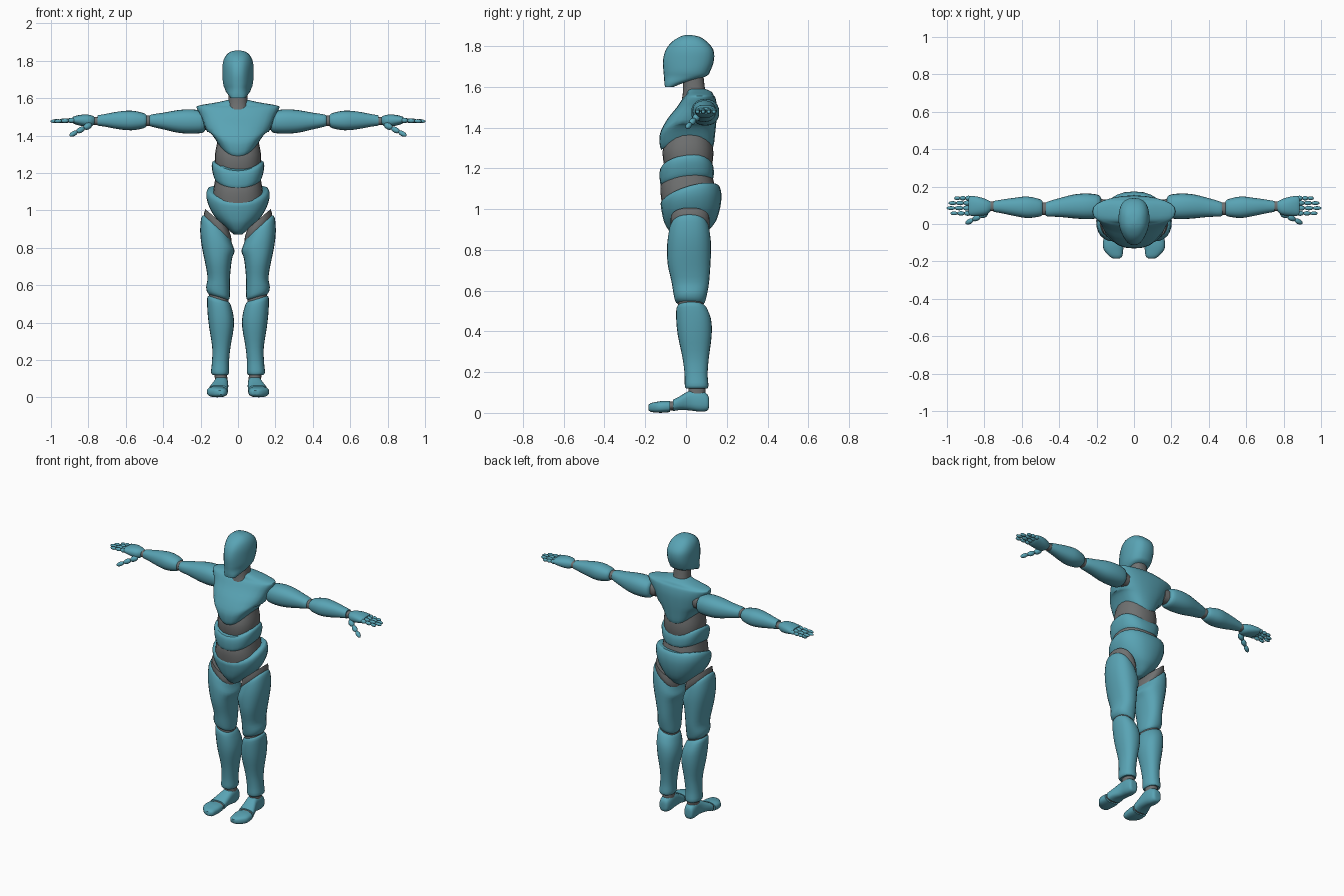
import bpy
import bmesh
import math
from mathutils import Vector, Matrix

cube = bpy.data.objects.get("Cube")
if cube:
    bpy.data.objects.remove(cube, do_unlink=True)


def material(name, colour):
    mat = bpy.data.materials.new(name)
    mat.use_nodes = True
    mat.diffuse_color = colour
    mat.node_tree.nodes["Principled BSDF"].inputs["Base Color"].default_value = colour
    return mat


SHELL = material("teal shell", (0.10, 0.37, 0.46, 1))
JOINT = material("grey joint", (0.16, 0.165, 0.165, 1))


def clamp(value):
    return max(0.0, min(1.0, value))


def finish(name, bm, mat, mirror):
    """Turn a bmesh into a smooth shaded object, mirrored to the other side if asked."""
    bmesh.ops.recalc_face_normals(bm, faces=bm.faces)
    mesh = bpy.data.meshes.new(name)
    bm.to_mesh(mesh)
    bm.free()
    mesh.materials.append(mat)
    obj = bpy.data.objects.new(name, mesh)
    bpy.context.collection.objects.link(obj)
    bpy.ops.object.select_all(action="DESELECT")
    obj.select_set(True)
    bpy.context.view_layer.objects.active = obj
    bpy.ops.object.shade_smooth_by_angle(angle=math.radians(40))
    if mirror:
        obj.modifiers.new("mirror", "MIRROR").use_mirror_merge = False
    return obj


def refine(sections, steps=3):
    """Smoothly interpolate between the given cross-sections."""
    rows = [Vector(s) for s in sections]
    result = []
    for i in range(len(rows) - 1):
        a, b, c, d = rows[max(i - 1, 0)], rows[i], rows[i + 1], rows[min(i + 2, len(rows) - 1)]
        for k in range(steps):
            t = k / steps
            result.append(b + (c - a) * (t / 2) + (a * 2 - b * 5 + c * 4 - d) * (t * t / 2)
                          + (b * 3 - a - c * 3 + d) * (t ** 3 / 2))
    return result + [rows[-1]]


def loft(name, sections, mat=SHELL, axis="z", power=2.3, warp=None, mirror=False, sides=24):
    """Skin rounded sections, in hundredths: position, then low and high of both cross axes."""
    bm = bmesh.new()
    rings = []
    for t, u0, u1, v0, v1 in refine(sections):
        ring = []
        for k in range(sides):
            angle = math.tau * k / sides
            c, s = math.cos(angle), math.sin(angle)
            u = (u0 + u1 + (u1 - u0) * math.copysign(abs(c) ** (2 / power), c)) / 2
            v = (v0 + v1 + (v1 - v0) * math.copysign(abs(s) ** (2 / power), s)) / 2
            co = Vector({"x": (t, u, v), "y": (u, t, v), "z": (u, v, t)}[axis]) / 100
            if warp:
                warp(co)
            ring.append(bm.verts.new(co))
        rings.append(ring)
    for low, high in zip(rings, rings[1:]):
        for k in range(sides):
            n = (k + 1) % sides
            bm.faces.new((low[k], low[n], high[n], high[k]))
    bm.faces.new(rings[0])
    bm.faces.new(rings[-1])
    return finish(name, bm, mat, mirror)


def body(name, sections, **options):
    """Loft centred on the body: height, half width, front, back."""
    return loft(name, [(z, -w, w, front, back) for z, w, front, back in sections], **options)


def digit(name, start, end, radius, parts=3):
    """A chain of tapered rounded segments between two points."""
    bm = bmesh.new()
    start, end = Vector(start), Vector(end)
    step = (end - start) / parts
    turn = step.to_track_quat("Z", "Y").to_matrix().to_4x4()
    for i in range(parts):
        r = radius * (1 - 0.12 * i)
        place = Matrix.Translation(start + step * (i + 0.5)) @ turn
        size = Matrix.Diagonal((r, r, step.length * 0.56, 1))
        bmesh.ops.create_uvsphere(bm, u_segments=12, v_segments=8, radius=1, matrix=place @ size)
    finish(name, bm, SHELL, True)


# Slants and arches of the part edges
def narrow_face(co):
    co.x *= 1 + 3 * min(co.y, 0)


def chest_arch(co):
    co.z += 5 * co.x ** 2 * clamp((1.42 - co.z) / 0.13)


def waist_arch(co):
    co.z += 2.4 * co.x ** 2 + 0.12 * co.y


def pelvis_rise(co):
    co.z += (0.28 * (co.y + 0.12) + 1.3 * co.x ** 2) * clamp((co.z - 0.94) / 0.1)


def hip_slant(co):
    co.z += 0.85 * (co.x - 0.12)


def thigh_slant(co):
    co.z += (co.x - 0.12) * (0.85 * clamp((co.z - 0.75) / 0.15) + 0.3 * clamp((0.66 - co.z) / 0.1))


def shin_slant(co):
    co.z += 0.3 * (co.x - 0.1) * clamp((co.z - 0.4) / 0.1)


# Head and neck
body("head", [(160, 5, -10.3, -6), (162, 6.3, -10.6, -1), (165, 7.2, -10.8, 9.5),
              (168, 8, -11.1, 12), (173, 8.3, -11.3, 13.7), (178, 8.2, -10, 13.5),
              (182, 7, -7, 10.5), (184.6, 4.4, -3, 6.5), (185.5, 1, 0, 2)],
     power=2.6, warp=narrow_face)
body("neck", [(154, 6, -2, 11), (158, 5.2, -1.5, 9.5), (166, 5, -1.5, 8.5)], mat=JOINT)

# Torso
body("chest", [(129, 9, -12, 12), (131, 11, -12.8, 13.5), (137, 14.5, -12.8, 14.3),
               (144, 17.5, -9.3, 15), (150, 19.8, -4.5, 15.2), (154.5, 22, -1.5, 14.5),
               (156, 21, 0, 13.5), (157.6, 12, 0.5, 12.5), (159, 5.5, 1, 9.5)],
     power=2.4, warp=chest_arch)
body("upper_belly", [(119, 11, -10, 12), (124, 12.2, -11.2, 13.2), (130, 12.3, -11.3, 13.3),
                     (137, 11, -9, 12)], mat=JOINT)
body("waist_band", [(112.5, 12, -11.5, 12.5), (114, 13, -12.6, 13.5), (118, 14, -13, 13.6),
                    (121, 13.8, -12.7, 12.8), (122.5, 12.8, -11.8, 11.8)],
     power=2.5, warp=waist_arch)
body("lower_belly", [(101, 13.5, -11.6, 14.5), (107, 13.6, -12.4, 14.8), (112, 13, -12.4, 14),
                     (118, 12, -11, 12.5)], mat=JOINT, power=2.4)
body("pelvis", [(87, 2, -5, 7), (89, 4.5, -8, 10.5), (93, 9, -10.5, 14), (97, 14, -11.6, 16.5),
                (100.5, 16.6, -12.2, 17.4), (103, 16.8, -12.4, 16.8), (104.5, 15.5, -11.6, 15.4)],
     warp=pelvis_rise)

# Legs
loft("hip_joints", [(88, 4, 18, -6, 10), (92, 3.5, 18.3, -7.5, 11.5), (96, 5, 17.5, -7.5, 11.5)],
     mat=JOINT, warp=hip_slant, mirror=True)
loft("thighs", [(53.5, 5.8, 15, -2.5, 8), (55, 4.6, 16.5, -5, 9.3), (58, 4.3, 17, -6, 10.2),
                (64, 4.3, 16.3, -7, 11.3), (73, 3.4, 17.8, -9, 12), (82, 1.8, 20, -9.3, 12.3),
                (88, 2.8, 20, -8.6, 11.8), (91.5, 4, 18.8, -7.5, 10.8), (92.6, 6, 17, -5.5, 9)],
     warp=thigh_slant, mirror=True)
loft("knee_joints", [(48, 5.5, 14.5, -3, 8), (53, 5, 15.5, -4, 8.6), (58, 6, 15, -3, 8)],
     mat=JOINT, warp=shin_slant, mirror=True)
loft("shins", [(12, 5.5, 13.5, 0, 10.5), (13.5, 4.8, 14.4, -0.6, 11), (19, 4.8, 13.9, -0.7, 10.6),
               (27, 4, 13.8, -1.7, 11.2), (38, 2.2, 15.5, -4, 12.6), (46, 2.6, 16.4, -4.8, 12.3),
               (51.5, 4, 16.4, -4.6, 10), (53, 5.5, 15, -3, 8)],
     warp=shin_slant, mirror=True)
loft("ankle_joints", [(9, 5.6, 12.4, 1, 9.5), (14, 6, 12.5, 1.5, 9.5)], mat=JOINT, mirror=True)
loft("feet", [(11.3, 8, 11, 3.5, 6.5), (10.6, 6.3, 12.2, 1.2, 9), (7, 5.3, 12.8, 0.6, 11.3),
              (2, 5.2, 13, 1.2, 11), (-3, 5.3, 14.8, 1.4, 8.2), (-6.5, 5.3, 16, 0.8, 6.4)],
     axis="y", power=2.7, mirror=True)
loft("toe_joints", [(-4, 6, 15, 1.5, 6), (-10, 6, 15.5, 1, 5.3)], mat=JOINT, axis="y", mirror=True)
loft("toes", [(-7.8, 5.6, 16.3, 0.4, 5.9), (-11, 5.5, 16.6, 0.1, 5.9), (-14, 5.8, 16, 0.1, 5.5),
              (-17.2, 6.3, 13.2, 0.5, 4.8), (-18.5, 7.8, 11, 1.5, 3.8)],
     axis="y", power=2.7, mirror=True)

# Arms
loft("shoulder_joints", [(14, 4, 13, 143, 152), (20, 4, 13.5, 143, 152)],
     mat=JOINT, axis="x", mirror=True)
loft("upper_arms", [(17.5, 5, 13.5, 143, 151), (19, 3.2, 15.5, 141.5, 153), (25, 2.6, 16.3, 141, 154),
                    (32, 3, 15.8, 141.5, 153.6), (40, 3.8, 13.8, 143.3, 152.2),
                    (46, 4, 12, 144.7, 151.3), (47.5, 5, 11, 145.5, 150.5)],
     axis="x", mirror=True)
loft("elbow_joints", [(45, 4.8, 11.4, 145, 150.8), (52, 4.8, 11.6, 145, 150.8)],
     mat=JOINT, axis="x", mirror=True)
loft("forearms", [(48.8, 5, 12, 145.3, 150.8), (50.5, 4, 13.3, 143.9, 152), (57, 3.2, 14.7, 142.8, 153.3),
                  (64, 4.3, 14, 143.4, 152.8), (71, 5.8, 13, 144.7, 151.5), (75, 6.5, 12.3, 145.3, 150.8)],
     axis="x", mirror=True)
loft("wrist_joints", [(73, 7, 12, 145.5, 150), (79, 6.8, 12, 145.8, 150)],
     mat=JOINT, axis="x", mirror=True)
loft("palms", [(76.8, 6.8, 12, 146, 150), (79, 5, 13.2, 144.7, 151), (83, 4.4, 14.5, 145, 151.2),
               (87, 4.4, 15, 146, 150.5), (88.5, 5, 14.5, 146.8, 149.8)],
     axis="x", mirror=True)

# Hands: four fingers and a thumb
for label, y, tip in (("index", 0.057, 0.98), ("middle", 0.085, 1.0),
                      ("ring", 0.112, 0.99), ("little", 0.138, 0.96)):
    digit(label + "_fingers", (0.87, y, 1.482), (tip, y, 1.476), 0.0135)
digit("thumbs", (0.785, 0.06, 1.46), (0.898, 0.004, 1.4), 0.018)
